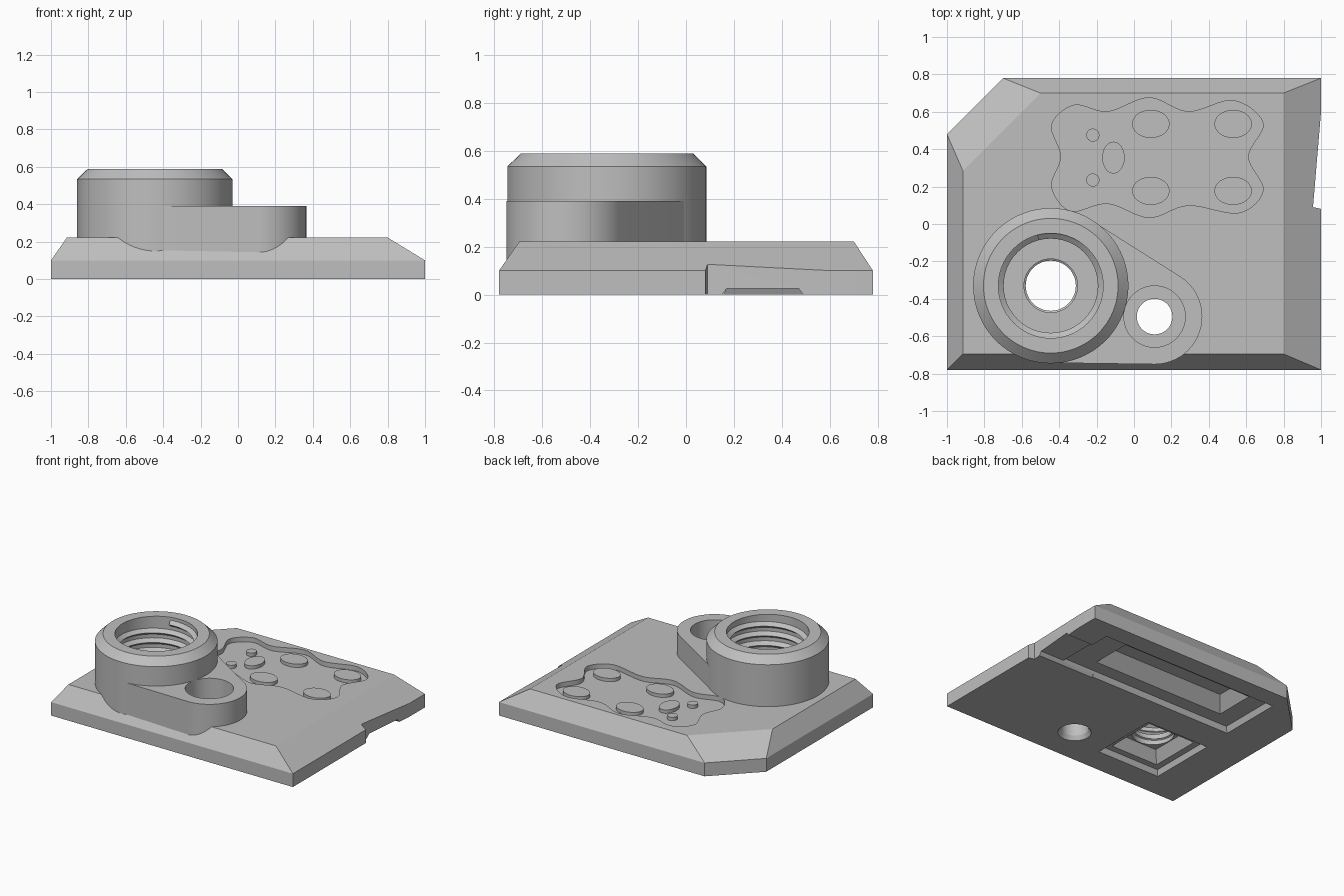
import bpy, bmesh
from math import sin, cos, pi
from mathutils import Vector, geometry

cube = bpy.data.objects.get("Cube")
if cube:
    bpy.data.objects.remove(cube, do_unlink=True)

grey = bpy.data.materials.new("plain_grey")
grey.use_nodes = True
colour = (0.52, 0.52, 0.52, 1)
grey.diffuse_color = colour
grey.node_tree.nodes["Principled BSDF"].inputs["Base Color"].default_value = colour


def loft(name, rings, closed=False):
    """Skin a stack of equal-length rings of 3D points, capping both ends."""
    bm = bmesh.new()
    rows = [[bm.verts.new(p) for p in ring] for ring in rings]
    n = len(rows[0])
    for a, b in zip(rows, rows[1:]):
        for i in range(n):
            j = (i + 1) % n
            bm.faces.new((a[i], a[j], b[j], b[i]))
    bm.faces.new(rows[0][::-1])
    bm.faces.new(rows[-1])
    bmesh.ops.recalc_face_normals(bm, faces=bm.faces)
    mesh = bpy.data.meshes.new(name)
    bm.to_mesh(mesh)
    bm.free()
    mesh.materials.append(grey)
    obj = bpy.data.objects.new(name, mesh)
    bpy.context.collection.objects.link(obj)
    return obj


def at(points, z):
    return [(p[0], p[1], z) for p in points]


def ellipse(c, rx, ry=None, n=96):
    ry = ry or rx
    return [(c[0] + rx * cos(2 * pi * i / n), c[1] + ry * sin(2 * pi * i / n))
            for i in range(n)]


def rect(x0, x1, y0, y1):
    return [(x0, y0), (x1, y0), (x1, y1), (x0, y1)]


def prism(name, points, z0, z1):
    return loft(name, [at(points, z0), at(points, z1)])


def turned(name, c, profile):
    return loft(name, [at(ellipse(c, r), z) for r, z in profile])


def cut(obj, cutters):
    for cutter in cutters:
        cutter.hide_render = True
        mod = obj.modifiers.new("cut", "BOOLEAN")
        mod.operation, mod.solver, mod.object = "DIFFERENCE", "EXACT", cutter
        bpy.context.view_layer.objects.active = obj
        bpy.ops.object.modifier_apply(modifier=mod.name)


def wavy(points, steps=8):
    """Closed smooth curve through the points."""
    out, n = [], len(points)
    pts = [Vector(p) for p in points]
    for i in range(n):
        a, b, c, d = (pts[(i + k) % n] for k in (-1, 0, 1, 2))
        for s in range(steps):
            t = s / steps
            out.append(0.5 * (2 * b + (c - a) * t + (2 * a - 5 * b + 4 * c - d) * t * t
                              + (3 * b - a - 3 * c + d) * t ** 3))
    return out


def thread(name, c, wall, crest, z0, z1, pitch, n=48):
    """Helical ridge of triangular section, rooted in the bore wall."""
    rings = []
    for i in range(int((z1 - z0) / pitch * n) + 1):
        a, z = 2 * pi * i / n, z0 + pitch * i / n
        section = ((wall + .01, z - pitch * .42), (crest, z), (wall + .01, z + pitch * .42))
        rings.append([(c[0] + r * cos(a), c[1] + r * sin(a), h) for r, h in section])
    return loft(name, rings)


BOSS, LUG = (-.445, -.33), (.11, -.495)

# Bevelled plate with one clipped corner
foot = [(-1, -.78), (1, -.78), (1, .78), (-.7, .78), (-1, .48)]
top = [(-.915, -.695), (.8, -.695), (.8, .7), (-.5, .7), (-.915, .285)]
plate = loft("base_plate", [at(foot, 0), at(foot, .1), at(top, .222)])

# Threaded boss and the side lug hulled to it
boss = turned("boss", BOSS, [(.415, .13), (.415, .535), (.36, .588)])
outline = ellipse(BOSS, .412) + ellipse(LUG, .255)
hull = [outline[i] for i in geometry.convex_hull_2d([Vector(p) for p in outline])]
lug = prism("lug", hull, .13, .39)

# Bores
bore = turned("bore_cutter", BOSS, [(.28, .2), (.28, .7)])
boss_hole = turned("boss_hole_cutter", BOSS, [(.143, -.1), (.143, .3)])
counterbore = turned("counterbore_cutter", LUG, [(.164, .17), (.164, .5)])
lug_hole = turned("lug_hole_cutter", LUG, [(.115, -.01), (.113, 0), (.095, .03), (.095, .3)])

# Wavy tray, side notch and underside pockets
waves = wavy([(-.44, .53), (-.32, .635), (-.14, .6), (.08, .675), (.29, .6), (.53, .66),
              (.69, .54), (.61, .36), (.69, .18), (.56, .06), (.29, .1), (.08, .035),
              (-.14, .11), (-.34, .07), (-.44, .2), (-.39, .36)])
tray = prism("tray_cutter", waves, .187, .3)
notch = prism("notch_cutter", [(.957, .09), (1.1, .06), (1.1, .6), (1, .6)], -.1, .3)


def pocket(name, low, high, z):
    return loft(name, [at(low, -.02), at(low, 0), at(high, z)])


def square(h):
    return rect(BOSS[0] - h, BOSS[0] + h, BOSS[1] - h, BOSS[1] + h)


pockets = [
    pocket("square_rim_cutter", square(.26), square(.245), .04),
    pocket("square_well_cutter", square(.22), square(.15), .12),
    pocket("slot_cutter", rect(.5, 1.1, .15, .49), rect(.5, 1.1, .17, .47), .025),
    pocket("long_rim_cutter", rect(-.69, .78, .16, .64), rect(-.67, .76, .175, .625), .04),
    pocket("long_well_cutter", rect(-.56, .6, .24, .6), rect(-.46, .48, .36, .54), .13)]

bores = [bore, boss_hole, lug_hole]
cut(plate, bores + [counterbore, tray, notch] + pockets)
cut(boss, [bore, boss_hole])
cut(lug, bores + [counterbore])
for cutter in bores + [counterbore, tray, notch] + pockets:
    bpy.data.objects.remove(cutter, do_unlink=True)

# Thread ridges
thread("boss_thread", BOSS, .28, .252, .235, .545, .072)
thread("hole_thread", BOSS, .143, .134, .14, .185, .03)

# Raised pads in the tray
pads = [(x, y, .1, .075) for x in (.09, .53) for y in (.177, .535)]
pads += [(-.11, .355, .06, .085)]
pads += [(-.22, y, .035, .035) for y in (.235, .475)]
for i, (x, y, rx, ry) in enumerate(pads):
    prism(f"pad_{i + 1}", ellipse((x, y), rx, ry, 48), .18, .212)

# Smooth the round walls, keep edges crisp
for obj in bpy.context.scene.objects:
    if obj.type == "MESH":
        bpy.ops.object.select_all(action="DESELECT")
        obj.select_set(True)
        bpy.context.view_layer.objects.active = obj
        bpy.ops.object.shade_smooth_by_angle()
